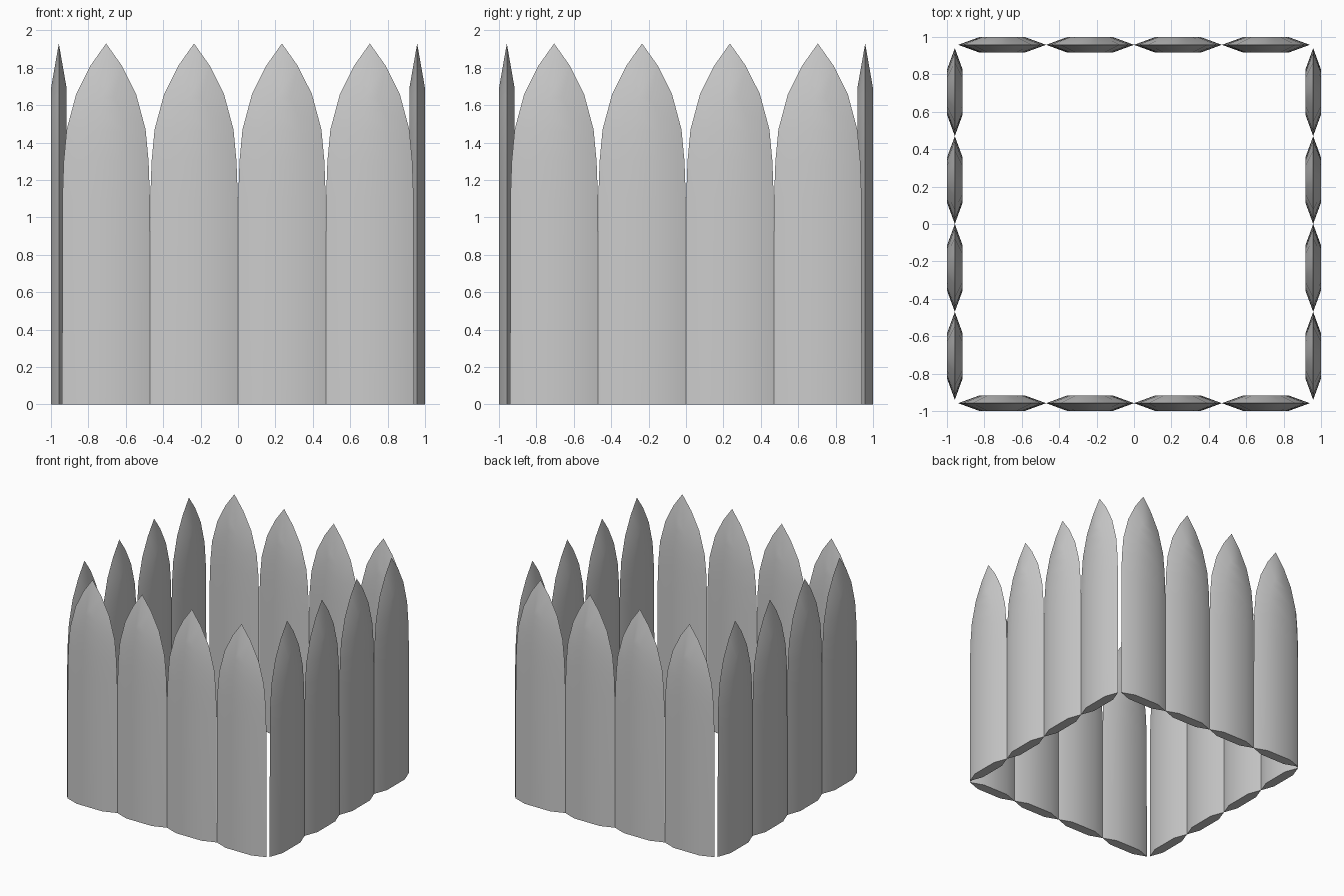
import bpy, math

if "Cube" in bpy.data.objects:
    bpy.data.objects.remove(bpy.data.objects["Cube"])

# Half outlines of one pointed plank (offset from its centre, z)
EDGE = [(0.235, 0), (0.234, 1.1), (0.227, 1.3), (0.211, 1.47), (0.16, 1.66), (0.085, 1.81)]
RIDGE = [(0.12, 0), (0.12, 1.1), (0.115, 1.3), (0.103, 1.46), (0.075, 1.58), (0.04, 1.64)]
EDGE_TIP, RIDGE_TIP = 1.93, 1.69
HALF_T, OFFSET, STEP = 0.042, 0.958, 0.47


def outline(half, tip):
    return half + [(0, tip)] + [(-x, z) for x, z in reversed(half)]


def plank_mesh():
    edge, ridge = outline(EDGE, EDGE_TIP), outline(RIDGE, RIDGE_TIP)
    n = len(edge)
    verts = [(x, 0, z) for x, z in edge]
    verts += [(x, -HALF_T, z) for x, z in ridge]
    verts += [(x, HALF_T, z) for x, z in ridge]
    faces = []
    for i in range(n - 1):  # bevelled sides, front and back
        faces.append((i, n + i, n + i + 1, i + 1))
        faces.append((i, i + 1, 2 * n + i + 1, 2 * n + i))
    for i in range(n // 2):  # flat middle panels
        j = n - 1 - i
        for base, flip in ((n, False), (2 * n, True)):
            f = [base + i, base + j, base + j - 1, base + i + 1]
            if j - 1 == i + 1:
                f.pop()
            faces.append(tuple(f[::-1] if flip else f))
    # underside
    faces.append((0, 2 * n, 3 * n - 1, n - 1, 2 * n - 1, n))
    me = bpy.data.meshes.new("plank")
    me.from_pydata(verts, [], faces)
    import bmesh
    bm = bmesh.new()
    bm.from_mesh(me)
    bmesh.ops.recalc_face_normals(bm, faces=bm.faces)
    bm.to_mesh(me)
    bm.free()
    return me


# Four fence sides of four planks each
mesh = plank_mesh()
for k, side in enumerate(("front", "right", "back", "left")):
    a = k * math.pi / 2
    for i in range(4):
        u = (i - 1.5) * STEP
        ob = bpy.data.objects.new(f"{side}_plank_{i + 1}", mesh)
        ob.location = (u * math.cos(a) + OFFSET * math.sin(a),
                       u * math.sin(a) - OFFSET * math.cos(a), 0)
        ob.rotation_euler.z = a
        bpy.context.collection.objects.link(ob)

# Smooth faces, crisp rims
bpy.ops.object.select_all(action='DESELECT')
ob.select_set(True)
bpy.context.view_layer.objects.active = ob
bpy.ops.object.shade_smooth_by_angle(angle=math.radians(30))
